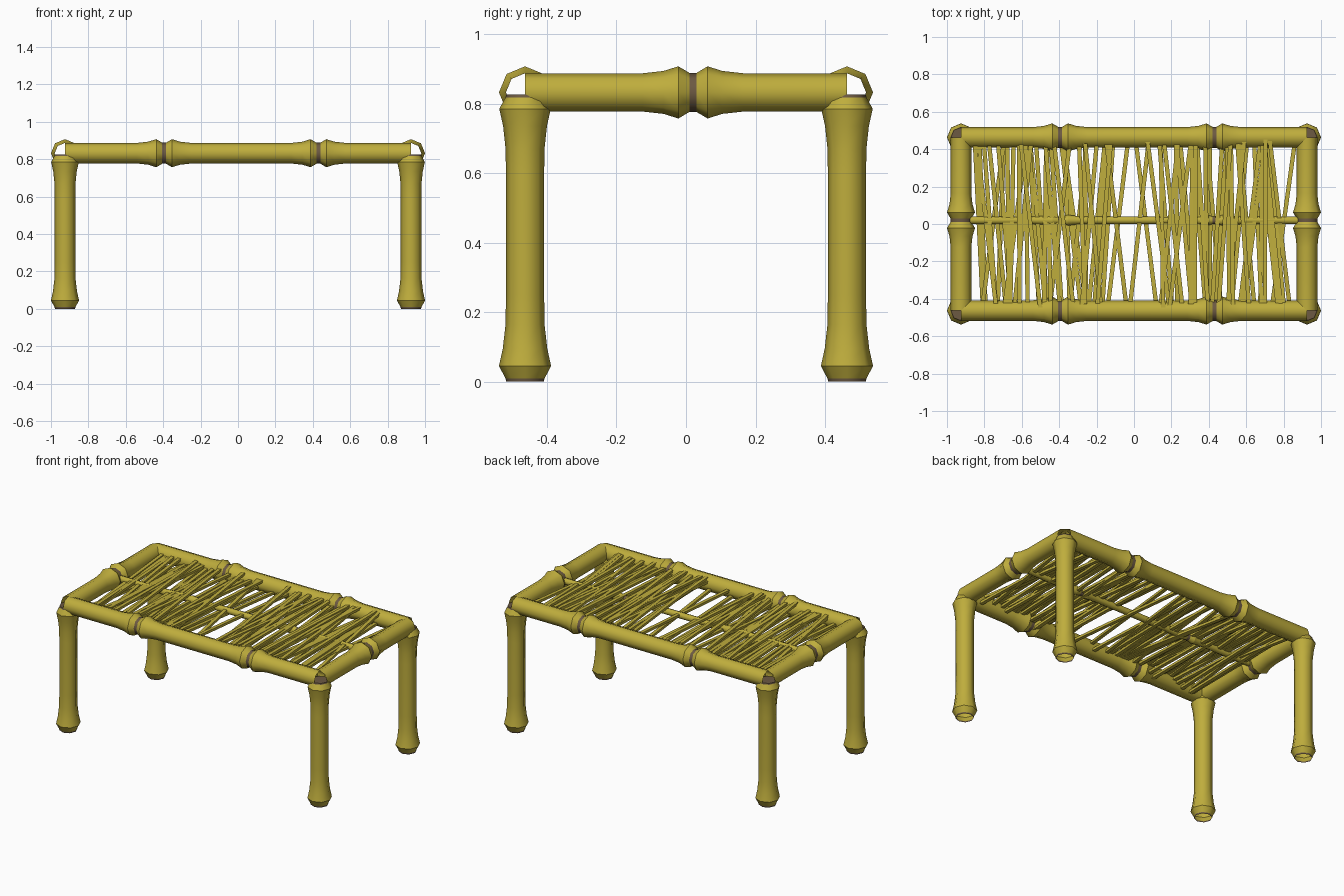
import bpy, bmesh, math, random
from mathutils import Vector

if "Cube" in bpy.data.objects:
    bpy.data.objects.remove(bpy.data.objects["Cube"])

random.seed(7)
SIDES = 8


def material(name, rgb):
    m = bpy.data.materials.new(name)
    m.diffuse_color = (*rgb, 1)
    m.use_nodes = True
    m.node_tree.nodes["Principled BSDF"].inputs["Base Color"].default_value = m.diffuse_color
    return m


BAMBOO = material("bamboo yellow", (0.52, 0.42, 0.046))
BROWN = material("node brown", (0.15, 0.10, 0.055))


def add_tube(bm, start, end, profile, cap_end=False):
    """Lathe (distance, radius, brown, sharp ring) stations along the line start-end."""
    start, end = Vector(start), Vector(end)
    d = (end - start).normalized()
    u = Vector((0, 0, 1)) if abs(d.z) < 0.9 else Vector((0, 1, 0))
    v = d.cross(u).normalized()
    u = v.cross(d)
    rings = []
    for t, r, *_ in profile:
        rings.append([bm.verts.new(start + d * t + r * (math.cos(a) * u + math.sin(a) * v))
                      for a in (2 * math.pi * k / SIDES for k in range(SIDES))])
    for i in range(len(rings) - 1):
        for k in range(SIDES):
            n = (k + 1) % SIDES
            f = bm.faces.new((rings[i][k], rings[i + 1][k], rings[i + 1][n], rings[i][n]))
            f.material_index = profile[i][2]
    for ring, station in zip(rings, profile):
        if station[3]:
            for k in range(SIDES):
                bm.edges.get((ring[k], ring[(k + 1) % SIDES])).smooth = False
    if cap_end:
        bm.faces.new(rings[-1]).material_index = 1


def finish(bm, name):
    bmesh.ops.recalc_face_normals(bm, faces=bm.faces)
    me = bpy.data.meshes.new(name)
    bm.to_mesh(me)
    bm.free()
    me.materials.append(BAMBOO)
    me.materials.append(BROWN)
    ob = bpy.data.objects.new(name, me)
    bpy.context.collection.objects.link(ob)
    bpy.context.view_layer.objects.active = ob
    bpy.ops.object.select_all(action='DESELECT')
    ob.select_set(True)
    bpy.ops.object.shade_smooth_by_angle(angle=math.radians(46), keep_sharp_edges=True)


def pole_profile(length, nodes, r):
    """Straight cane with flared joints and a brown groove at each node."""
    k = r / 0.055
    prof = [(0, r, 0, 0)]
    for n in nodes:
        prof += [(n - 0.145, r, 0, 0), (n - 0.085, r * 1.12, 0, 0), (n - 0.042, 0.075 * k, 0, 1),
                 (n - 0.010, 0.056 * k, 1, 1), (n + 0.010, 0.056 * k, 0, 1),
                 (n + 0.042, 0.075 * k, 0, 1), (n + 0.085, r * 1.12, 0, 0), (n + 0.145, r, 0, 0)]
    return prof + [(length, r, 0, 0)]


def pole(name, start, end, nodes, r=0.055):
    bm = bmesh.new()
    add_tube(bm, start, end, pole_profile((Vector(end) - Vector(start)).length, nodes, r))
    finish(bm, name)


X, Y, Z = 0.925, 0.463, 0.832

# legs: flared at both ends, brown rims, closed at the top
LEG = [(0, 0.054, 1, 0), (0.009, 0.056, 0, 1), (0.045, 0.075, 0, 1), (0.095, 0.064, 0, 0),
       (0.165, 0.056, 0, 0), (0.25, 0.055, 0, 0), (0.60, 0.055, 0, 0), (0.67, 0.056, 0, 0),
       (0.735, 0.063, 0, 0), (0.785, 0.074, 0, 1), (0.818, 0.056, 1, 1), (0.826, 0.054, 1, 1)]
for sy, side in ((-1, "front"), (1, "back")):
    for sx, hand in ((-1, "left"), (1, "right")):
        bm = bmesh.new()
        add_tube(bm, (sx * X, sy * Y, 0), (sx * X, sy * Y, 1), LEG, cap_end=True)
        finish(bm, f"{side}_{hand}_leg")
    # long rails
    pole(f"{side}_rail", (-X, sy * Y, Z), (X, sy * Y, Z), (X - 0.395, X + 0.43))

# end rails
for sx, hand in ((-1, "left"), (1, "right")):
    pole(f"{hand}_end_rail", (sx * X, -Y, Z), (sx * X, Y, Z), (Y + 0.02,))

# thin centre rail between the slats
pole("centre_rail", (-X, 0.02, Z), (X, 0.02, Z), (X - 0.395, X + 0.43), r=0.021)

# cane slats: loose, slightly crossed flat strips with a gap near the middle
bm = bmesh.new()


def slat(xb, xf, half_w=0.0115, half_t=0.008):
    ends = []
    for x, y in ((xf, -random.uniform(0.425, 0.455)), (xb, random.uniform(0.43, 0.46))):
        z = random.triangular(0.778, 0.882, 0.862)
        ends.append([bm.verts.new((x + i * half_w, y, z + j * half_t))
                     for i, j in ((-1, -1), (1, -1), (1, 1), (-1, 1))])
    a, b = ends
    for k in range(4):
        n = (k + 1) % 4
        bm.faces.new((a[k], a[n], b[n], b[k]))
    bm.faces.new(a)
    bm.faces.new(b)


for lo, hi, count in ((-0.83, -0.14, 36), (0.13, 0.78, 34)):
    for i in range(count):
        x = lo + (hi - lo) * i / (count - 1)
        tilt = random.uniform(-0.06, 0.06)
        slat(max(-0.86, x + tilt), max(-0.86, x - tilt))
for xb, xf in ((-0.15, -0.04), (0.08, -0.02), (-0.03, -0.14), (0.01, 0.12), (0.86, 0.74)):
    slat(xb, xf)
finish(bm, "cane_slats")
